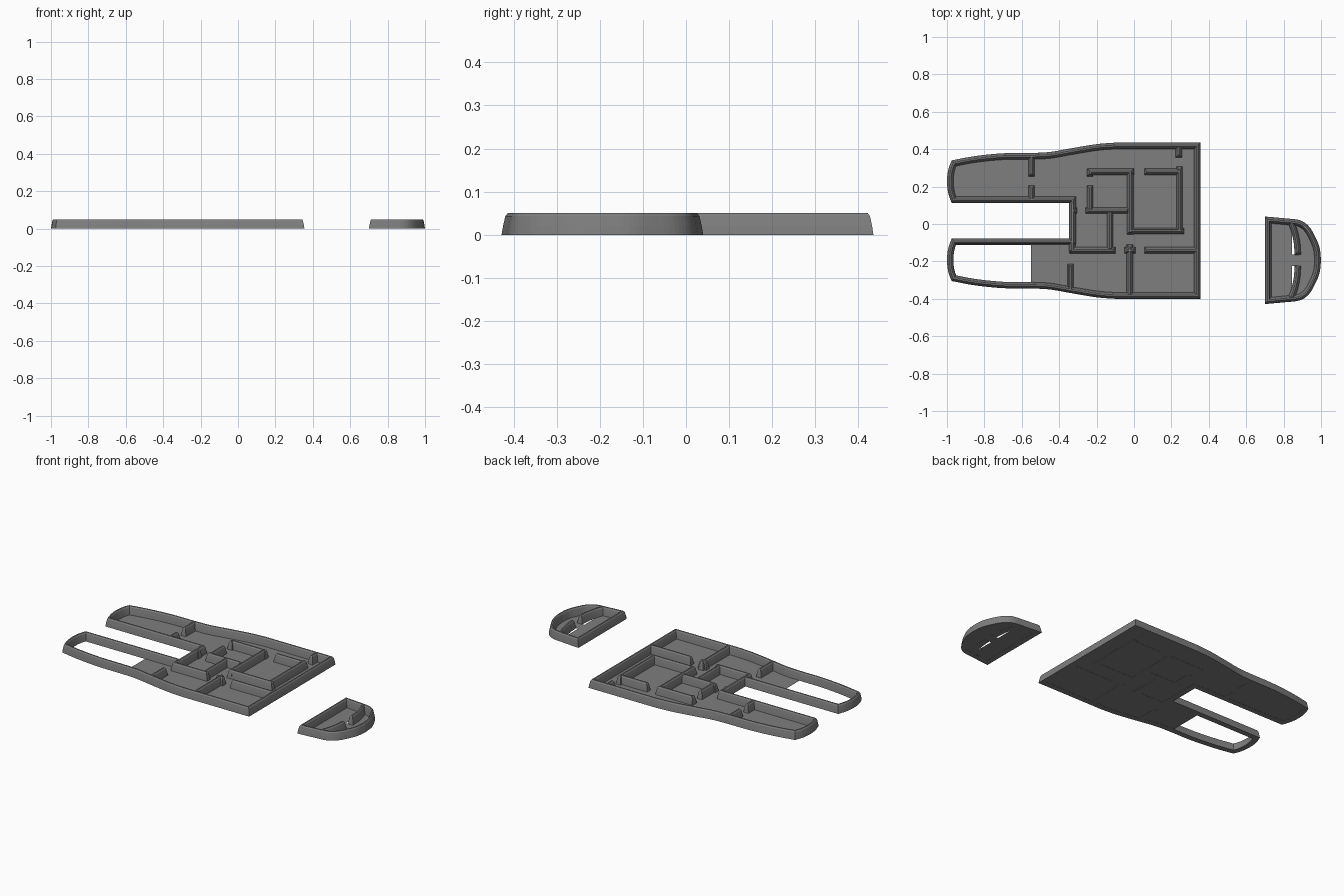
import bpy, bmesh
from mathutils import Vector

if "Cube" in bpy.data.objects:
    bpy.data.objects.remove(bpy.data.objects["Cube"])

grey = bpy.data.materials.new("plain grey")
grey.diffuse_color = (0.21, 0.21, 0.21, 1)
grey.use_nodes = True
grey.node_tree.nodes["Principled BSDF"].inputs["Base Color"].default_value = grey.diffuse_color

# Half cross-section of every wall: (half width, height)
HALF = [(0.017, 0.0), (0.0135, 0.022), (0.009, 0.043), (0.004, 0.05)]
PROFILE = HALF + [(-w, z) for w, z in reversed(HALF)]


def finish(name, bm):
    bm.normal_update()
    me = bpy.data.meshes.new(name)
    bm.to_mesh(me)
    bm.free()
    me.materials.append(grey)
    ob = bpy.data.objects.new(name, me)
    bpy.context.collection.objects.link(ob)
    return ob


def spline(pts, n=5):
    """Smooth curve through the points."""
    p = [Vector(q) for q in pts]
    p = [p[0] * 2 - p[1]] + p + [p[-1] * 2 - p[-2]]
    out = []
    for a, b, c, d in zip(p, p[1:], p[2:], p[3:]):
        for i in range(n):
            t = i / n
            out.append(0.5 * (2 * b + (c - a) * t + (2 * a - 5 * b + 4 * c - d) * t * t
                              + (3 * b - a - 3 * c + d) * t ** 3))
    return out + [p[-2]]


def wall(name, path, closed=False, inset=0.0):
    """Sweep the tapered wall section along a path with mitred corners."""
    bm = bmesh.new()
    path = [Vector(q) for q in path]
    n, m = len(path), len(PROFILE)
    rings = []
    for i, p in enumerate(path):
        d0 = (p - path[i - 1]).normalized() if closed or i > 0 else None
        d1 = (path[(i + 1) % n] - p).normalized() if closed or i < n - 1 else None
        start, end = d0 is None, d1 is None
        d0, d1 = d0 or d1, d1 or d0
        n0, n1 = Vector((-d0.y, d0.x)), Vector((-d1.y, d1.x))
        miter = (n0 + n1) / (1 + n0.dot(n1))
        ring = []
        for w, z in PROFILE:
            q = p + miter * (w + inset)
            slope = HALF[0][0] - abs(w)
            if start:
                q = q + d1 * slope
            if end:
                q = q - d0 * slope
            ring.append(bm.verts.new((q.x, q.y, z)))
        rings.append(ring)
    pairs = list(zip(rings, rings[1:])) + ([(rings[-1], rings[0])] if closed else [])
    for a, b in pairs:
        for j in range(m):
            k = (j + 1) % m
            bm.faces.new((a[j], a[k], b[k], b[j]))
    if not closed:
        for r in (rings[0], rings[-1]):
            for j in range(m // 2 - 1):
                bm.faces.new((r[j], r[j + 1], r[m - 2 - j], r[m - 1 - j]))
    bmesh.ops.recalc_face_normals(bm, faces=bm.faces)
    return finish(name, bm)


def floor(name, pts, z=0.001):
    bm = bmesh.new()
    f = bm.faces.new([bm.verts.new((p[0], p[1], z)) for p in pts])
    f.normal_update()
    if f.normal.z < 0:
        f.normal_flip()
    bmesh.ops.triangulate(bm, faces=bm.faces)
    finish(name, bm)


# Main hull outline: one half, mirrored about its centre line
side = spline([(-0.10, 0.435), (-0.20, 0.427), (-0.34, 0.404), (-0.45, 0.385), (-0.55, 0.38),
               (-0.70, 0.378), (-0.85, 0.363), (-0.975, 0.34)])
tip = spline([(-0.975, 0.34), (-0.993, 0.29), (-1.0, 0.226), (-0.993, 0.165), (-0.975, 0.112)], 3)
half = [Vector((0.355, 0.435))] + side + tip[1:] + [Vector((-0.345, 0.112))]
other = [Vector((p.x, 0.035 - p.y)) for p in reversed(half)]
wall("main_outer_wall", half + other, closed=True, inset=0.017)

# Main floor, leaving the lower prong open
CUT = -0.55
kept = [p for p in other if p.x >= CUT - 0.001]
floor("main_floor", half + [kept[0], Vector((CUT, -0.077))] + kept[1:])

# Interior walls of the main hull
rooms = [
    [(-0.548, 0.37), (-0.548, 0.255)],
    [(-0.548, 0.205), (-0.548, 0.12)],
    [(-0.235, 0.255), (-0.235, 0.295)],
    [(-0.25, 0.28), (0.0, 0.28)],
    [(-0.235, 0.205), (-0.235, 0.065)],
    [(-0.26, 0.072), (-0.025, 0.072)],
    [(-0.34, 0.072), (-0.305, 0.072)],
    [(-0.33, 0.12), (-0.33, -0.15)],
    [(-0.345, -0.14), (-0.10, -0.14)],
    [(-0.128, 0.075), (-0.128, -0.145)],
    [(-0.02, 0.295), (-0.02, -0.055)],
    [(-0.035, -0.037), (0.267, -0.037)],
    [(0.243, 0.307), (0.243, -0.05)],
    [(0.055, 0.28), (0.257, 0.28)],
    [(0.24, 0.425), (0.24, 0.355)],
    [(-0.05, -0.14), (0.007, -0.14)],
    [(-0.022, -0.11), (-0.022, -0.39)],
    [(0.055, -0.14), (0.35, -0.14)],
    [(-0.34, -0.215), (-0.34, -0.36)],
]
for i, seg in enumerate(rooms):
    wall(f"room_wall_{i + 1}", seg)

# Detached nose section, mirrored about y = MID
MID = -0.194
curve = spline([(0.70, 0.04), (0.80, 0.031), (0.887, 0.02), (0.937, -0.015), (0.972, -0.075),
                (0.993, -0.13), (1.0, MID)])
lower = [Vector((p.x, 2 * MID - p.y)) for p in curve]
nose = lower + list(reversed(curve))[1:]
wall("nose_outer_wall", nose, closed=True, inset=0.017)

# Curved partition with a doorway
part = spline([(0.838, 0.015), (0.858, -0.04), (0.871, -0.10), (0.876, -0.165)], 4)
part_low = [Vector((p.x, 2 * MID - p.y)) for p in part]
wall("nose_partition_upper", part)
wall("nose_partition_lower", part_low)

# Nose floors: a straight-edged rear and a curved front
EDGE = 0.845
floor("nose_rear_floor", [(0.70, 2 * MID - 0.04), (EDGE, 2 * MID - 0.025), (EDGE, 0.025), (0.70, 0.04)])
front = [p for p in nose if p.x > 0.842]
floor("nose_front_floor", front + part + list(reversed(part_low)))
floor("nose_door_floor", [(EDGE, -0.225), (0.88, -0.225), (0.88, -0.163), (EDGE, -0.163)])
